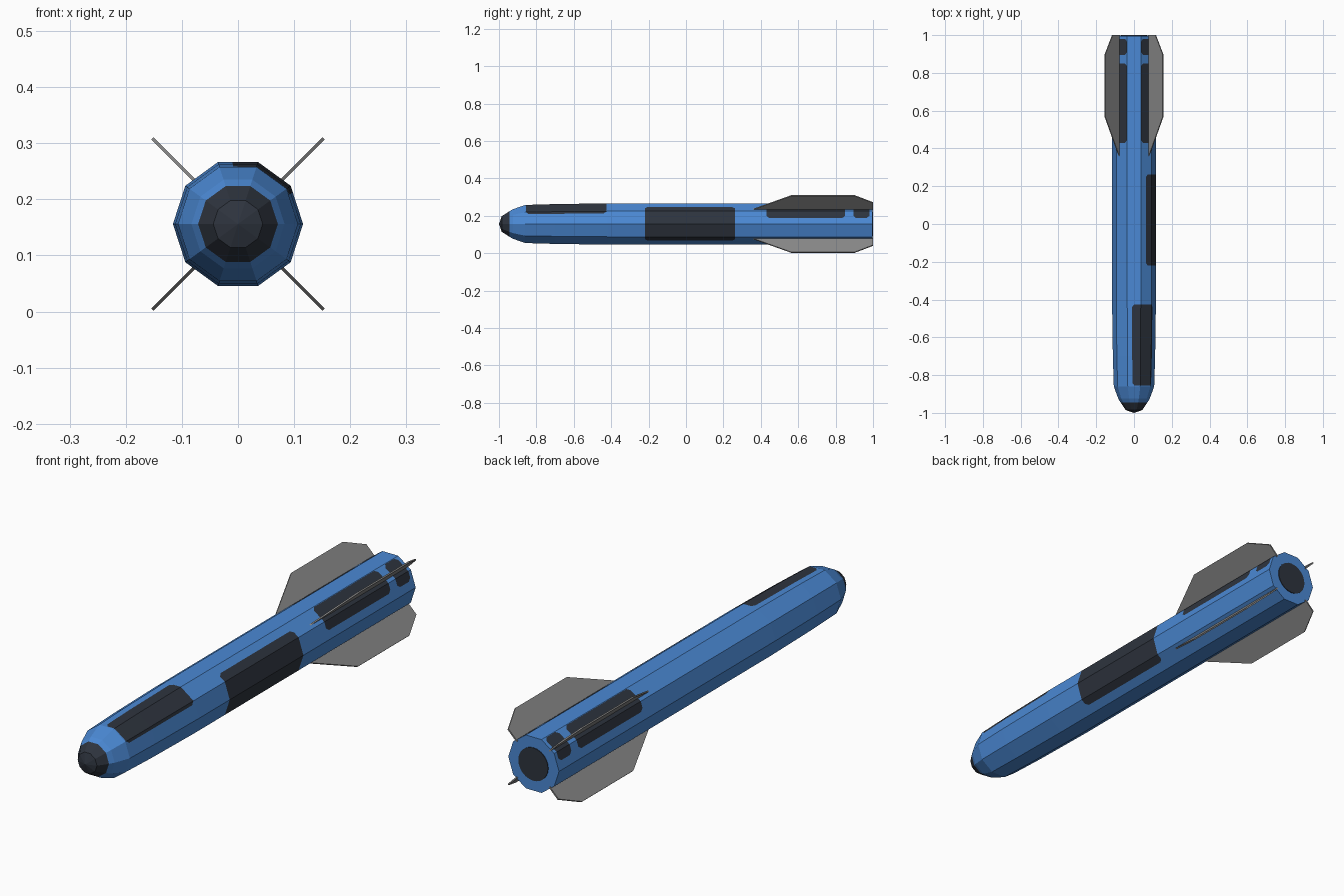
import bpy, bmesh, math
from mathutils import Vector

cube = bpy.data.objects.get("Cube")
if cube:
    bpy.data.objects.remove(cube)

AXIS_Z = 0.156
SIDES = 10


def material(name, rgb):
    m = bpy.data.materials.new(name)
    m.use_nodes = True
    m.diffuse_color = (*rgb, 1)
    m.node_tree.nodes["Principled BSDF"].inputs["Base Color"].default_value = (*rgb, 1)
    return m


blue = material("blue paint", (0.07, 0.25, 0.66))
dark = material("dark panel", (0.027, 0.034, 0.048))
grey = material("fin grey", (0.25, 0.25, 0.25))


def add_object(name, bm, mats):
    bmesh.ops.recalc_face_normals(bm, faces=bm.faces)
    mesh = bpy.data.meshes.new(name)
    bm.to_mesh(mesh)
    bm.free()
    for m in mats:
        mesh.materials.append(m)
    ob = bpy.data.objects.new(name, mesh)
    ob.location.z = AXIS_Z
    bpy.context.collection.objects.link(ob)
    return ob


def polar(deg, r=1.0, y=0.0):
    a = math.radians(deg)
    return Vector((r * math.cos(a), y, r * math.sin(a)))


def where(face):
    c = face.calc_center_median()
    return math.degrees(math.atan2(c.z, c.x)), c.y


def cut(bm, faces, point, normal):
    geom = set(faces)
    for f in faces:
        geom.update(f.edges, f.verts)
    bmesh.ops.bisect_plane(bm, geom=list(geom), dist=0.0002, plane_co=point, plane_no=normal)


# Body: ten-sided lathe with a rounded nose
NOSE_END, TAIL = -0.945, 0.996
profile = [(-0.985, 0.044), (NOSE_END, 0.071), (-0.925, 0.083), (-0.86, 0.107),
           (-0.7, 0.112), (-0.42, 0.116), (TAIL, 0.116)]
bm = bmesh.new()
rings = [[bm.verts.new(polar(i * 360 / SIDES, r, y)) for i in range(SIDES)] for y, r in profile]
tip = bm.verts.new((0, -1, 0))
for i in range(SIDES):
    j = (i + 1) % SIDES
    bm.faces.new((tip, rings[0][i], rings[0][j]))
    for a, b in zip(rings, rings[1:]):
        bm.faces.new((a[i], b[i], b[j], a[j]))
bm.faces.new(rings[-1])

# Painted panels: angle range in degrees, then range along the body
panels = [(30, 95, -0.855, -0.425), (-53, 55, -0.22, 0.262)]
for y0, y1 in ((0.43, 0.85), (0.895, 0.98)):
    panels += [(17, 71, y0, y1), (109, 163, y0, y1)]
DA, DY = 6, 0.014


def inside(face, panel):
    a0, a1, y0, y1 = panel
    a, y = where(face)
    u, v = min(a - a0, a1 - a) / DA, min(y - y0, y1 - y) / DY
    return u > 0 and v > 0 and u + v > 1


for a0, a1, y0, y1 in panels:
    for y in (y0, y0 + DY, y1 - DY, y1):
        near = [f for f in bm.faces if a0 - 36 < where(f)[0] < a1 + 36 and abs(f.normal.y) < 0.9]
        cut(bm, near, (0, y, 0), (0, 1, 0))
    for a in (a0, a0 + DA, a1 - DA, a1):
        near = [f for f in bm.faces if y0 < where(f)[1] < y1
                and f.calc_center_median().dot(polar(a)) > 0]
        cut(bm, near, (0, 0, 0), polar(a + 90))
    # Clipped corners
    for a, da in ((a0, DA), (a1, -DA)):
        for y, dy in ((y0, DY), (y1, -DY)):
            cell = [f for f in bm.faces if 0 < (where(f)[0] - a) / da < 1
                    and 0 < (where(f)[1] - y) / dy < 1]
            p, q = polar(a, 0.115, y + dy), polar(a + da, 0.115, y)
            cut(bm, cell, p, (q - p).cross(polar(a + da / 2)).normalized())

for f in bm.faces:
    f.material_index = int(where(f)[1] < NOSE_END or any(inside(f, p) for p in panels))
add_object("body", bm, (blue, dark))

# Exhaust disc on the flat tail
bm = bmesh.new()
bmesh.ops.create_circle(bm, cap_ends=True, segments=24, radius=0.068)
for v in bm.verts:
    v.co = Vector((v.co.x, TAIL + 0.002, v.co.y))
ob = add_object("exhaust_disc", bm, [dark])
mod = ob.modifiers.new("thickness", "SOLIDIFY")
mod.thickness, mod.offset = 0.003, 0

# Four diagonal tail fins
outline = [(0.105, 0.345), (0.216, 0.565), (0.216, 0.9), (0.162, 1.0), (0.105, 1.0)]
for k, name in enumerate(("upper_left", "upper_right", "lower_right", "lower_left")):
    bm = bmesh.new()
    bm.faces.new([bm.verts.new(polar(45 + 90 * k, r, y)) for r, y in outline])
    ob = add_object(name + "_fin", bm, [grey])
    mod = ob.modifiers.new("thickness", "SOLIDIFY")
    mod.thickness, mod.offset = 0.006, 0
